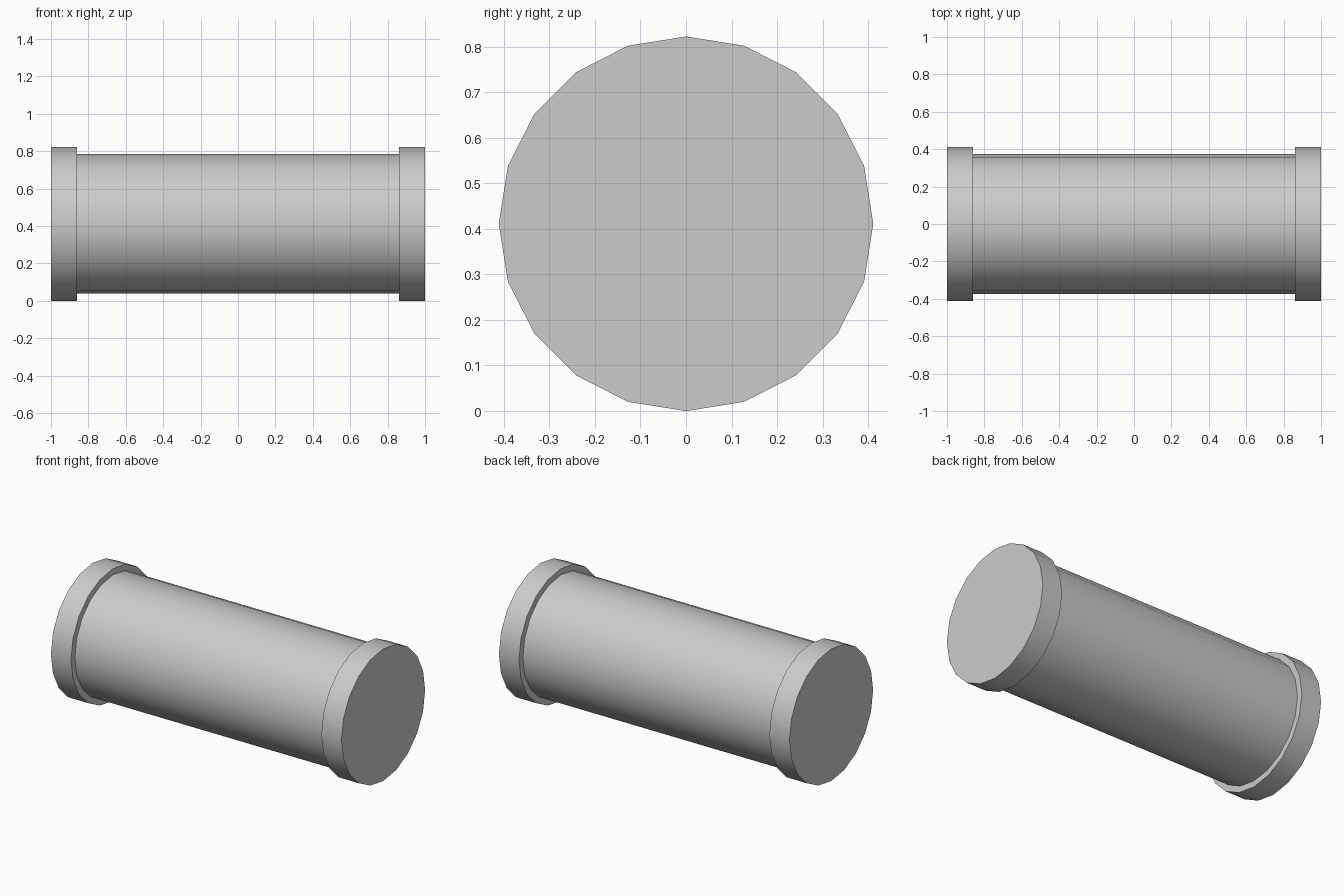
import bpy, bmesh
from math import sin, cos, pi, radians

if "Cube" in bpy.data.objects:
    bpy.data.objects.remove(bpy.data.objects["Cube"])

SIDES = 20
RIM_R, BODY_R = 0.411, 0.373
HALF, RIM_X = 1.0, 0.862

# Lathe profile along x: (x, radius), end rim - drum - end rim
profile = [(-HALF, RIM_R), (-RIM_X, RIM_R), (-RIM_X, BODY_R),
           (RIM_X, BODY_R), (RIM_X, RIM_R), (HALF, RIM_R)]

bm = bmesh.new()
rings = []
for x, r in profile:
    rings.append([bm.verts.new((x, r * cos(2 * pi * i / SIDES),
                                RIM_R + r * sin(2 * pi * i / SIDES)))
                  for i in range(SIDES)])

# Drum, rim bands and rim shoulders
for a, b in zip(rings, rings[1:]):
    for i in range(SIDES):
        j = (i + 1) % SIDES
        bm.faces.new((a[i], a[j], b[j], b[i]))

# Flat end discs
bm.faces.new(rings[0])
bm.faces.new(rings[-1])
bmesh.ops.recalc_face_normals(bm, faces=bm.faces)

mesh = bpy.data.meshes.new("rimmed_drum")
bm.to_mesh(mesh)
bm.free()
drum = bpy.data.objects.new("rimmed_drum", mesh)
bpy.context.collection.objects.link(drum)

# Smooth round walls, crisp rim edges
bpy.context.view_layer.objects.active = drum
drum.select_set(True)
bpy.ops.object.shade_smooth_by_angle(angle=radians(30))
